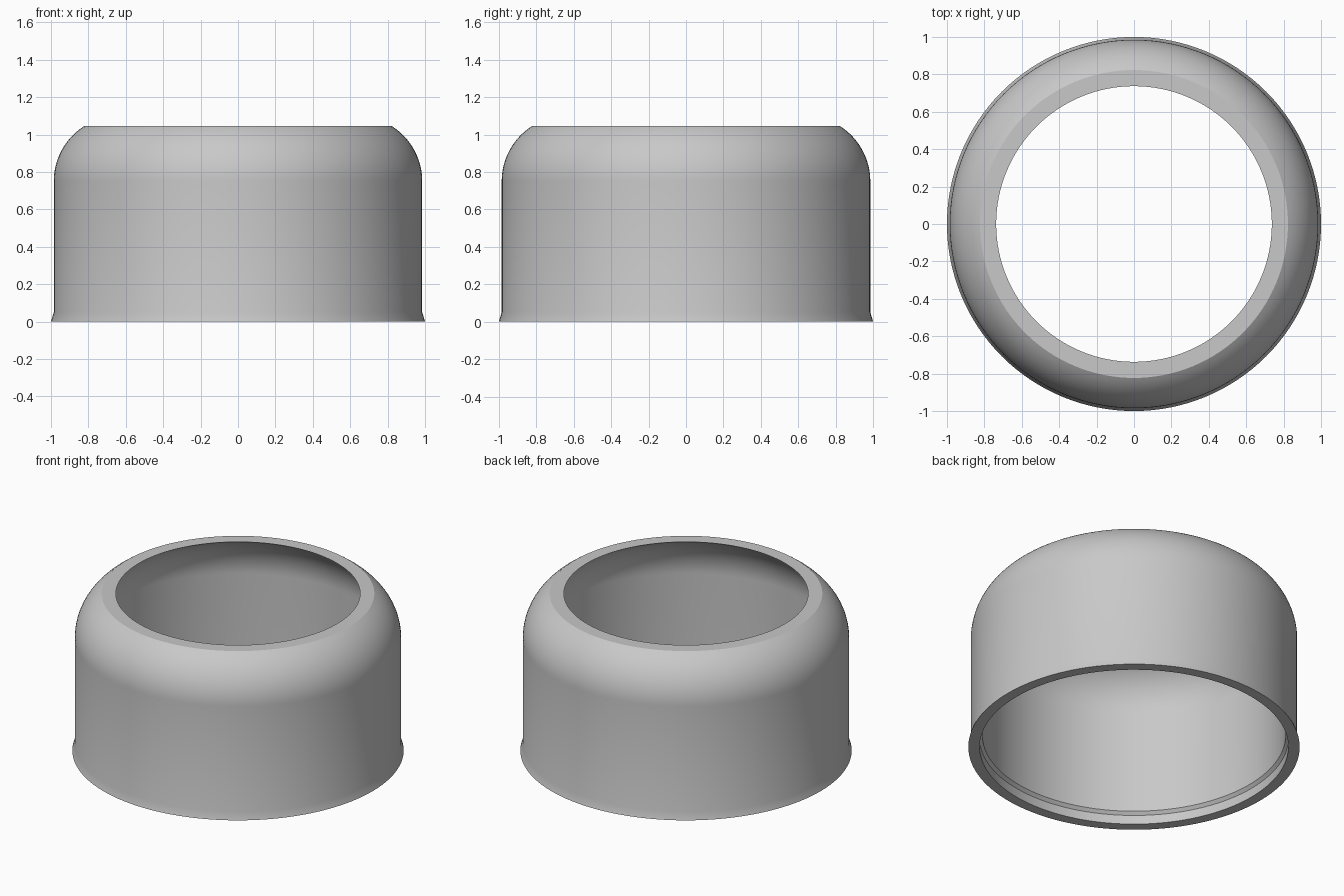
import bpy
import bmesh
from math import pi, sin, cos, asin, radians

SEGMENTS = 128
HEIGHT = 1.045
SHOULDER = 0.75

if "Cube" in bpy.data.objects:
    bpy.data.objects.remove(bpy.data.objects["Cube"])

grey = bpy.data.materials.new("light_grey")
grey.use_nodes = True
colour = (0.58, 0.58, 0.58, 1)
grey.diffuse_color = colour
grey.node_tree.nodes["Principled BSDF"].inputs["Base Color"].default_value = colour


def shoulder_arc(wall, rim, steps=16):
    """Arc that leaves the wall vertically and ends on the rim at full height."""
    run, rise = wall - rim, HEIGHT - SHOULDER
    r = (run * run + rise * rise) / (2 * run)
    end = asin(rise / r)
    return [(wall - r + r * cos(end * i / steps), SHOULDER + r * sin(end * i / steps))
            for i in range(steps + 1)]


# Closed wall section: flared foot, outer shoulder, flat rim, inner shoulder, stepped foot
outer = [(1.0, 0), (0.985, 0.05)] + shoulder_arc(0.985, 0.823)
inner = [(0.932, 0), (0.932, 0.06), (0.915, 0.08)] + shoulder_arc(0.915, 0.737)
section = outer + inner[::-1]

# Revolve the section into a ring-shaped cover
bm = bmesh.new()
verts = [bm.verts.new((r, 0, z)) for r, z in section]
edges = [bm.edges.new((a, b)) for a, b in zip(verts, verts[1:] + verts[:1])]
bmesh.ops.spin(bm, geom=verts + edges, cent=(0, 0, 0), axis=(0, 0, 1),
               angle=2 * pi, steps=SEGMENTS)
bmesh.ops.remove_doubles(bm, verts=bm.verts, dist=0.0001)
bmesh.ops.recalc_face_normals(bm, faces=bm.faces)
mesh = bpy.data.meshes.new("domed_cover")
bm.to_mesh(mesh)
bm.free()
mesh.materials.append(grey)

cover = bpy.data.objects.new("domed_cover", mesh)
bpy.context.collection.objects.link(cover)
bpy.ops.object.select_all(action="DESELECT")
cover.select_set(True)
bpy.context.view_layer.objects.active = cover
bpy.ops.object.shade_smooth_by_angle(angle=radians(30))
